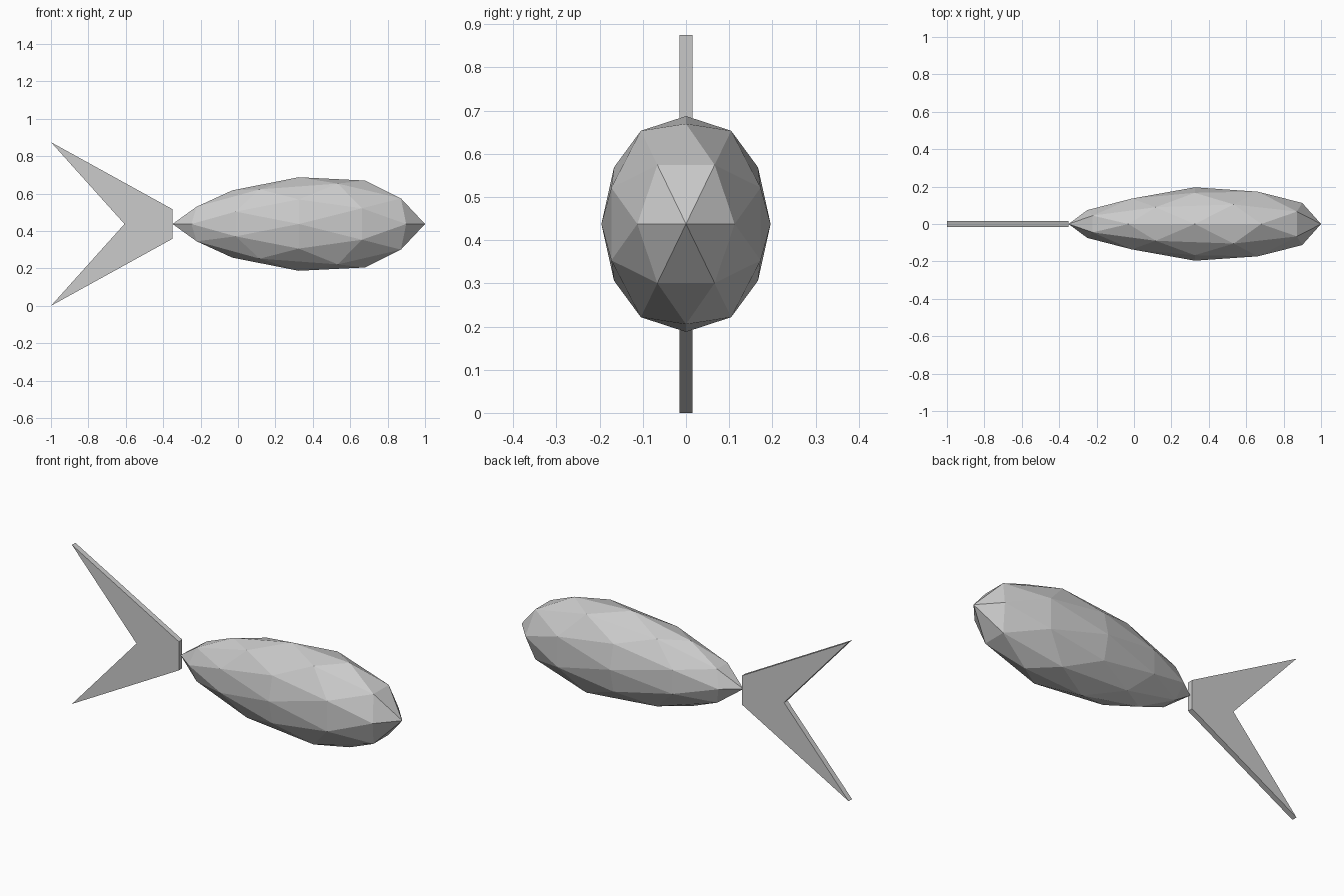
import bpy, bmesh
from itertools import product
from mathutils import Vector

if "Cube" in bpy.data.objects:
    bpy.data.objects.remove(bpy.data.objects["Cube"])

MID_Z = 0.4375


def finish(bm, name):
    bmesh.ops.recalc_face_normals(bm, faces=bm.faces)
    mesh = bpy.data.meshes.new(name)
    bm.to_mesh(mesh)
    bm.free()
    obj = bpy.data.objects.new(name, mesh)
    bpy.context.collection.objects.link(obj)
    return obj


# Body: once-subdivided icosahedron aligned to the axes, stretched and thinned to the tail
PHI = (1 + 5 ** 0.5) / 2
points = set()
for seed in ((1, 0, 0), (PHI, 1, 0), (PHI + 1, 1, PHI)):
    for turn in range(3):
        base = seed[-turn:] + seed[:-turn] if turn else seed
        for signs in product((-1, 1), repeat=3):
            points.add(tuple(c * s if c else 0 for c, s in zip(base, signs)))
bm = bmesh.new()
for p in sorted(points):
    bm.verts.new(Vector(p).normalized())
bmesh.ops.convex_hull(bm, input=bm.verts)
for v in bm.verts:
    x, y, z = v.co
    s = 1 + 0.28 * x - 0.2 * x * x if x > 0 else 1 + 0.24 * x - 0.1 * x * x
    v.co = (0.325 + 0.675 * x, 0.196 * y * s, MID_Z + 0.25 * z * s)
finish(bm, "fish_body")

# Tail: forked flat plate
half = [(-0.607, 0), (-1, 0.4375), (-0.35, 0.079)]
outline = half + [(x, -z) for x, z in reversed(half[1:])]
bm = bmesh.new()
face = bm.faces.new([bm.verts.new((x, -0.015, MID_Z + z)) for x, z in outline])
ext = bmesh.ops.extrude_face_region(bm, geom=[face])
bmesh.ops.translate(bm, vec=(0, 0.03, 0),
                    verts=[g for g in ext["geom"] if isinstance(g, bmesh.types.BMVert)])
finish(bm, "tail_fin")
